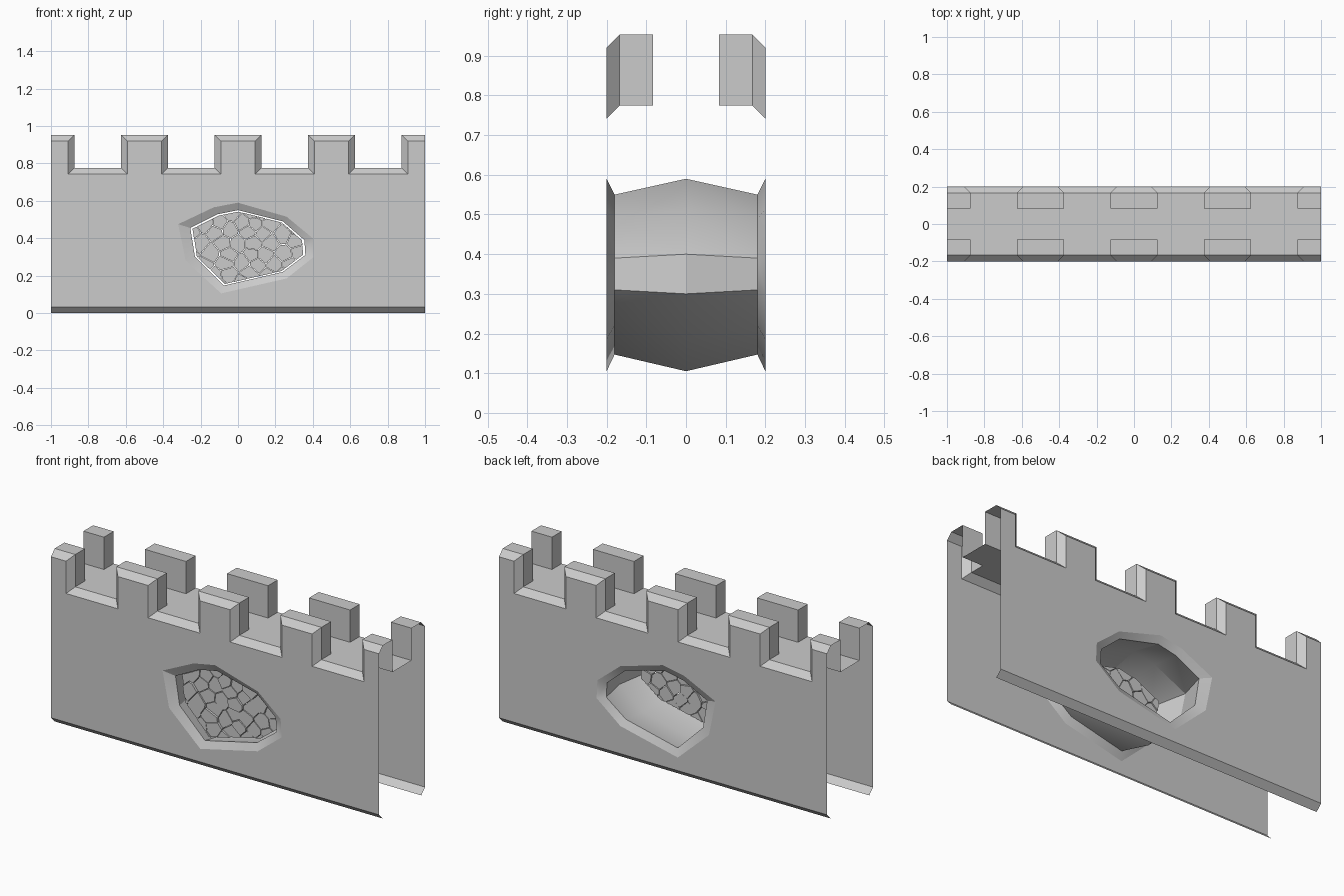
import bpy, bmesh, math, random
from mathutils import Vector

if "Cube" in bpy.data.objects:
    bpy.data.objects.remove(bpy.data.objects["Cube"])

random.seed(4)
Y, YC, YI = 0.2, 0.167, 0.083          # wall face, chamfer line, inner merlon face
FLOOR, TOP, C, HALF = 0.775, 0.953, 0.033, 0.125
CENTERS = [-1, -0.5, 0, 0.5, 1]

# breach outline: wide (wall faces and middle) and narrow (just inside the faces)
WIDE = [(-.32, .475), (-.13, .565), (0, .59), (.26, .515), (.40, .40),
        (.405, .30), (.26, .185), (-.09, .105), (-.28, .28)]
NARROW = [(-.255, .455), (-.11, .528), (0, .55), (.24, .49), (.355, .39),
          (.36, .31), (.24, .22), (-.075, .147), (-.23, .30)]


def finish(name, bm, smooth=False):
    bmesh.ops.remove_doubles(bm, verts=bm.verts, dist=1e-5)
    bmesh.ops.recalc_face_normals(bm, faces=bm.faces)
    me = bpy.data.meshes.new(name)
    bm.to_mesh(me)
    bm.free()
    ob = bpy.data.objects.new(name, me)
    bpy.context.collection.objects.link(ob)
    if smooth:
        bpy.ops.object.select_all(action='DESELECT')
        bpy.context.view_layer.objects.active = ob
        ob.select_set(True)
        bpy.ops.object.shade_smooth_by_angle(angle=math.radians(25))
    return ob


def face(bm, pts):
    return bm.faces.new([bm.verts.new(p) for p in pts])


def strip(bm, a, ya, b, yb, closed=False):
    """Quads between two matching x-z outlines at two depths."""
    n = len(a)
    for i in range(n if closed else n - 1):
        j = (i + 1) % n
        face(bm, [(a[i][0], ya, a[i][1]), (a[j][0], ya, a[j][1]),
                  (b[j][0], yb, b[j][1]), (b[i][0], yb, b[i][1])])


# battlement profile: outer outline and the same outline pulled in for the wall face
merlons, outer, inset = [], [], []
for c in CENTERS:
    m, f = [], []
    if c > -1:
        m += [(c - HALF, FLOOR), (c - HALF, TOP)]
        f += [(c - HALF + C, FLOOR - C), (c - HALF + C, TOP - C)]
    else:
        m += [(-1, TOP)]
        f += [(-1, TOP - C)]
    if c < 1:
        m += [(c + HALF, TOP), (c + HALF, FLOOR)]
        f += [(c + HALF - C, TOP - C), (c + HALF - C, FLOOR - C)]
    else:
        m += [(1, TOP)]
        f += [(1, TOP - C)]
    merlons.append(m)
    outer += m
    inset += f

# wall: two faces with chamfers and merlons, plus the walkway
bm = bmesh.new()
for s in (-1, 1):
    upper = inset + [(1, .30)] + WIDE[5::-1] + [(-1, .475)]
    lower = [(-1, C), (1, C), (1, .30)] + WIDE[5:] + [WIDE[0], (-1, .475)]
    for poly in (upper, lower):
        face(bm, [(x, s * Y, z) for x, z in poly])
    strip(bm, inset, s * Y, outer, s * YC)
    strip(bm, [(-1, C), (1, C)], s * Y, [(-1, 0), (1, 0)], s * YC)
    for c, m in zip(CENTERS, merlons):
        strip(bm, m, s * YC, m, s * YI)
        cap = list(m)
        if c == -1:
            cap = [(-1, FLOOR)] + cap
        elif c == 1:
            cap = cap + [(1, FLOOR)]
        face(bm, [(x, s * YI, z) for x, z in cap])
for i, c in enumerate(CENTERS):
    a, b = max(-1, c - HALF), min(1, c + HALF)
    strip(bm, [(a, FLOOR), (b, FLOOR)], -YI, [(a, FLOOR), (b, FLOOR)], YI)
    if c < 1:
        g = [(c + HALF, FLOOR), (c + 0.5 - HALF, FLOOR)]
        for y0, y1 in ((-YC, -YI), (-YI, YI), (YI, YC)):
            strip(bm, g, y0, g, y1)
finish("castle_wall", bm)

# breach tunnel: rim bevel, then widening to the middle
bm = bmesh.new()
rings = [(WIDE, -.2), (NARROW, -.18), (WIDE, 0), (NARROW, .18), (WIDE, .2)]
for (a, ya), (b, yb) in zip(rings, rings[1:]):
    strip(bm, a, ya, b, yb, True)
tunnel = finish("breach_tunnel", bm, True)
# normals face the passage
ctr = Vector((.05, 0, .35))
p = tunnel.data.polygons[len(WIDE) * 2]
if p.normal.dot(ctr - p.center) < 0:
    tunnel.data.flip_normals()


def clip(poly, p, n):
    """Keep the part of a convex polygon behind the line through p."""
    out = []
    for a, b in zip(poly, poly[1:] + poly[:1]):
        da, db = (a - p).dot(n), (b - p).dot(n)
        if da <= 0:
            out.append(a)
        if da * db < 0:
            out.append(a + (b - a) * (da / (da - db)))
    return out


# broken stones filling the breach
mid = Vector((.05, .345))
panel = [mid + (Vector(q) - mid) * 0.965 for q in NARROW]
seeds = []
for r in range(8):
    for k in range(8):
        seeds.append(Vector((-.28 + .095 * k + .045 * (r % 2) + random.uniform(-.025, .025),
                             .15 + .056 * r + random.uniform(-.014, .014))))
bm = bmesh.new()
for p in seeds:
    cell = panel
    for q in seeds:
        if q is not p and cell:
            cell = clip(cell, (p + q) / 2, q - p)
    if len(cell) < 3:
        continue
    c = sum(cell, Vector((0, 0))) / len(cell)
    cell = [c + (v - c) * 0.96 for v in cell]
    y0 = -.143 + random.uniform(-.006, .006)
    y1 = -.105 + random.uniform(-.004, .004)
    strip(bm, cell, y0, cell, y1, True)
    for y in (y0, y1):
        face(bm, [(v.x, y, v.y) for v in cell])
finish("breach_stones", bm)
